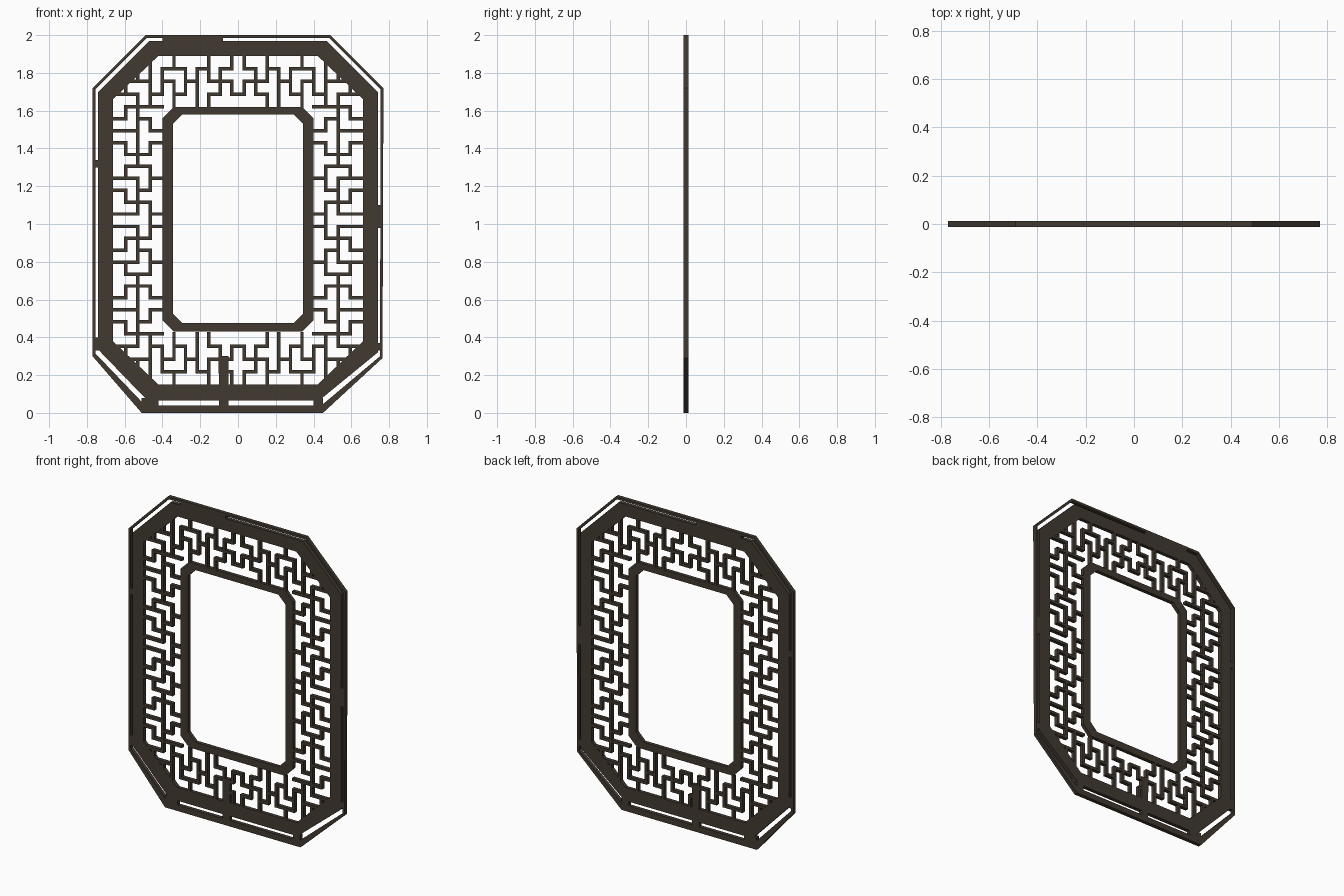
import bpy, bmesh

if "Cube" in bpy.data.objects:
    bpy.data.objects.remove(bpy.data.objects["Cube"])

T = 0.012          # half thickness of the panel
ZC = 1.02          # height of the lattice centre
BAR = 0.009        # half width of a lattice bar

wood = bpy.data.materials.new("dark_wood")
wood.diffuse_color = (0.055, 0.042, 0.031, 1)
wood.use_nodes = True
wood.node_tree.nodes["Principled BSDF"].inputs["Base Color"].default_value = wood.diffuse_color


def finish(name, bm, z=0.0):
    bmesh.ops.recalc_face_normals(bm, faces=bm.faces)
    me = bpy.data.meshes.new(name)
    bm.to_mesh(me)
    bm.free()
    me.materials.append(wood)
    ob = bpy.data.objects.new(name, me)
    ob.location.z = z
    bpy.context.collection.objects.link(ob)
    return ob


def ring(name, outer, inner):
    """Flat frame between two octagons."""
    bm = bmesh.new()
    loops = [[bm.verts.new((x, y, z)) for x, z in pts]
             for pts, y in ((outer, -T), (inner, -T), (inner, T), (outer, T))]
    n = len(outer)
    for k in range(4):
        a, b = loops[k], loops[(k + 1) % 4]
        for i in range(n):
            j = (i + 1) % n
            bm.faces.new((a[i], a[j], b[j], b[i]))
    return finish(name, bm)


def octagon(x, z0, z1, cx, cz):
    """Chamfered rectangle, symmetric in x."""
    return [(-x + cx, z1), (x - cx, z1), (x, z1 - cz), (x, z0 + cz),
            (x - cx, z0), (-x + cx, z0), (-x, z0 + cz), (-x, z1 - cz)]


def box(bm, x0, x1, z0, z1, t=T):
    v = [bm.verts.new((x, y, z)) for x in (x0, x1) for y in (-t, t) for z in (z0, z1)]
    for f in ((0, 1, 3, 2), (4, 6, 7, 5), (0, 4, 5, 1), (2, 3, 7, 6), (0, 2, 6, 4), (1, 5, 7, 3)):
        bm.faces.new([v[i] for i in f])


# thin outer rim, slightly uneven at the bottom
ring("outer_rim",
     [(-.49, 2), (.49, 2), (.77, 1.72), (.765, .29), (.45, 0), (-.51, 0), (-.77, .30), (-.77, 1.72)],
     [(-.485, 1.984), (.485, 1.984), (.755, 1.714), (.752, .30), (.44, .038), (-.49, .038),
      (-.755, .315), (-.755, 1.714)])

# wide main band
ring("main_band",
     [(-.47, 1.968), (.47, 1.968), (.74, 1.70), (.74, .32), (.43, .066), (-.48, .066),
      (-.74, .335), (-.74, 1.70)],
     octagon(.662, .15, 1.89, .24, .23))

# band around the central opening
ring("inner_band", octagon(.40, .43, 1.62, .06, .06), octagon(.345, .475, 1.58, .05, .05))

# upper right quarter of the fretwork: each letter is one opening
PLAN = ["ABBCCCEEFF.",
        "AABGCDDEFLL",
        "AHGGIDKEMML",
        "HHHGIIKKMNN"] + ["......." + s for s in (
            "PPQN", "PRQQ", "RRSS", "TRSU", "TTUU", "TVVU", "WVXX", "WWXb", "WYbb", "aYYY")]
PLAN.reverse()
NC, NR = len(PLAN[0]), len(PLAN)
xs = [0] + [.033 + .0612 * i for i in range(7)] + [.40 + .065 * i for i in range(1, 5)]
zs = [0] + [.033 + .063 * i for i in range(10)] + [.60 + .0675 * i for i in range(1, 5)]


def wall(c, r, dc, dr):
    """True when a bar separates a cell from its right or upper neighbour."""
    if c + dc >= NC or r + dr >= NR:
        return False
    a, b = PLAN[r][c], PLAN[r + dr][c + dc]
    mx = xs[c + 1] if dc else (xs[c] + xs[c + 1]) / 2
    mz = zs[r + 1] if dr else (zs[r] + zs[r + 1]) / 2
    return a != b and '.' not in (a, b) and mx + mz < 1.36


def runs(flags):
    start = None
    for i, f in enumerate(flags + [False]):
        if f and start is None:
            start = i
        elif not f and start is not None:
            yield start, i
            start = None


bm = bmesh.new()
for c in range(NC):
    for a, b in runs([wall(c, r, 1, 0) for r in range(NR)]):
        box(bm, xs[c + 1] - BAR, xs[c + 1] + BAR, zs[a] - BAR * (a > 0), zs[b] + BAR)
for r in range(NR):
    for a, b in runs([wall(c, r, 0, 1) for c in range(NC)]):
        box(bm, xs[a] - BAR * (a > 0), xs[b] + BAR, zs[r + 1] - BAR, zs[r + 1] + BAR)
lattice = finish("fretwork_lattice", bm, ZC)
mirror = lattice.modifiers.new("mirror", 'MIRROR')
mirror.use_axis = (True, False, True)
mirror.use_mirror_merge = False

# solid post at the bottom and small bridges tying the rim to the band
bm = bmesh.new()
for b in ((-.10, -.05, .03, .30), (-.51, -.42, .02, .08), (.40, .45, .02, .08),
          (-.76, -.73, 1.30, 1.34), (.73, .76, .98, 1.10),
          (-.76, -.73, .33, .40), (.73, .76, .33, .37), (-.40, -.08, 1.96, 1.99)):
    box(bm, *b)
finish("post_and_bridges", bm)
